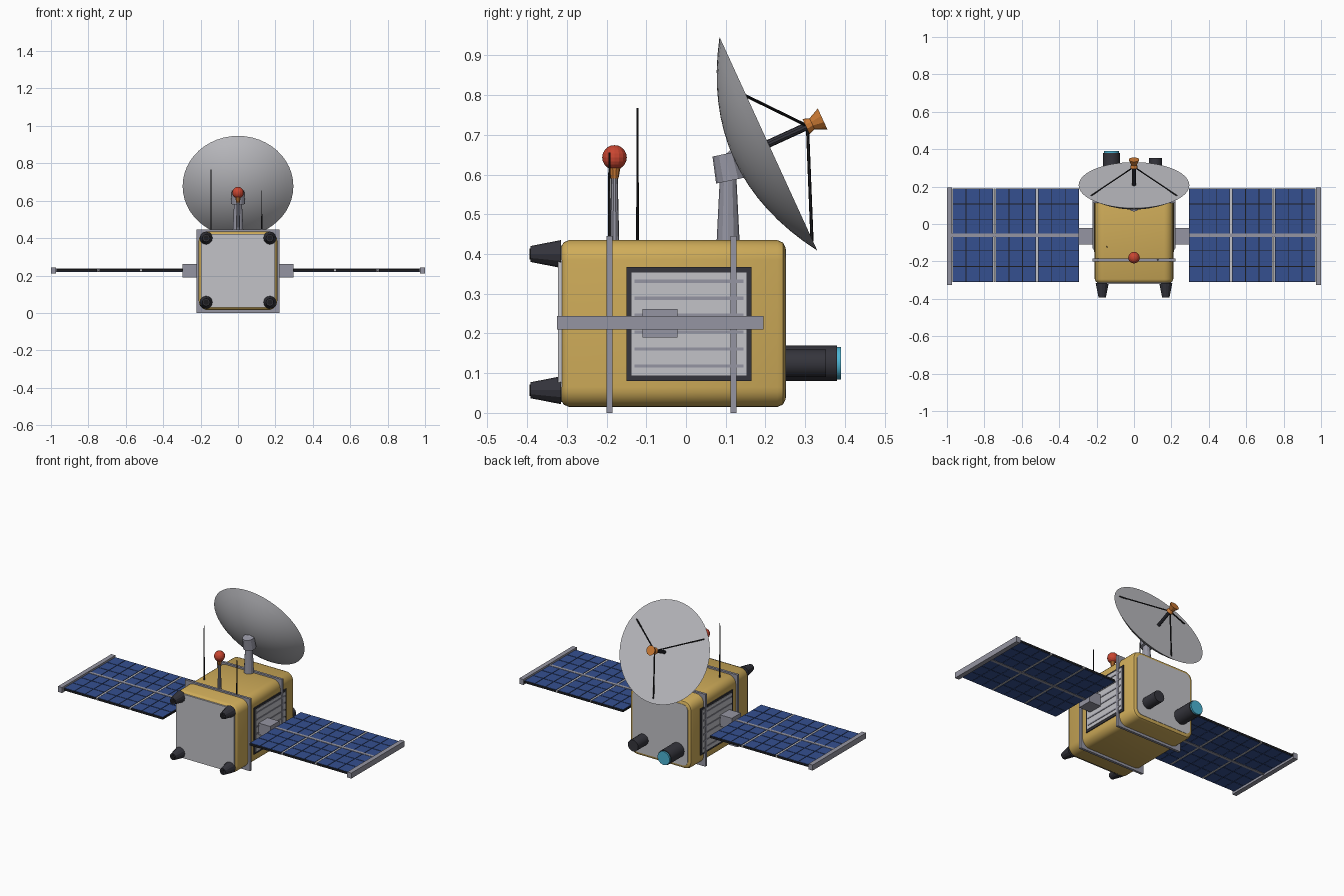
import bpy, bmesh, math
from mathutils import Vector, Matrix

cube = bpy.data.objects.get("Cube")
if cube:
    bpy.data.objects.remove(cube, do_unlink=True)


def material(name, *rgb):
    m = bpy.data.materials.new(name)
    m.use_nodes = True
    m.diffuse_color = (*rgb, 1)
    m.node_tree.nodes["Principled BSDF"].inputs["Base Color"].default_value = (*rgb, 1)
    return m


GOLD = material("gold foil", .62, .41, .10)
METAL = material("grey metal", .30, .30, .36)
LIGHT = material("light grey", .54, .54, .57)
DARK = material("dark charcoal", .035, .035, .045)
BLACK = material("black", .012, .012, .014)
BLUE = material("solar blue", .035, .08, .28)
CYAN = material("lens cyan", .07, .45, .65)
ORANGE = material("copper orange", .62, .20, .035)
RED = material("beacon red", .58, .06, .03)


def finish(name, bm, mat, smooth=None):
    bmesh.ops.recalc_face_normals(bm, faces=bm.faces)
    me = bpy.data.meshes.new(name)
    bm.to_mesh(me)
    bm.free()
    me.materials.append(mat)
    ob = bpy.data.objects.new(name, me)
    bpy.context.collection.objects.link(ob)
    if smooth:
        bpy.ops.object.select_all(action="DESELECT")
        ob.select_set(True)
        bpy.context.view_layer.objects.active = ob
        bpy.ops.object.shade_smooth_by_angle(angle=math.radians(smooth))
    return ob


def add_box(bm, x, y, z):
    """Box from three (low, high) ranges."""
    mid = [(a + b) / 2 for a, b in (x, y, z)]
    size = [abs(b - a) for a, b in (x, y, z)]
    bmesh.ops.create_cube(bm, size=1, matrix=Matrix.Translation(mid) @ Matrix.Diagonal((*size, 1)))


def boxes(name, mat, ranges):
    bm = bmesh.new()
    for r in ranges:
        add_box(bm, *r)
    return finish(name, bm, mat)


def tube(name, p0, p1, r0, r1, mat, sides=12, smooth=None):
    p0, p1 = Vector(p0), Vector(p1)
    d = p1 - p0
    bm = bmesh.new()
    m = Matrix.Translation((p0 + p1) / 2) @ d.to_track_quat("Z", "Y").to_matrix().to_4x4()
    bmesh.ops.create_cone(bm, cap_ends=True, segments=sides, radius1=r0, radius2=r1,
                          depth=d.length, matrix=m)
    return finish(name, bm, mat, smooth)


def rounded_prism(name, half, radius, stations, mat, steps=6):
    """Rounded square swept along y; stations are (y, inset)."""
    bm = bmesh.new()
    rings = []
    for y, inset in stations:
        ring = []
        for corner in range(4):
            for i in range(steps + 1):
                a = math.pi / 2 * (corner + i / steps)
                sx = 1 if corner in (0, 3) else -1
                sz = 1 if corner < 2 else -1
                c, r = half - radius, radius - inset
                ring.append(bm.verts.new((sx * c + r * math.cos(a), y, MID + sz * c + r * math.sin(a))))
        rings.append(ring)
    n = len(rings[0])
    for a, b in zip(rings, rings[1:]):
        for i in range(n):
            bm.faces.new((a[i], a[(i + 1) % n], b[(i + 1) % n], b[i]))
    bm.faces.new(rings[0])
    bm.faces.new(rings[-1])
    return finish(name, bm, mat, 40)


# Main body with its end plates and square frames
MID = .225
rounded_prism("body", .21, .05, [(-.314, .016), (-.308, .006), (-.295, 0), (.23, 0), (.244, .006), (.25, .018)], GOLD)
rounded_prism("front_plate", .197, .045, [(-.322, 0), (-.31, 0)], LIGHT)
rounded_prism("back_plate", .188, .035, [(.245, 0), (.252, 0)], LIGHT)
for label, y in (("front_frame", -.193), ("back_frame", .12)):
    boxes(label, METAL, [((-.222, .222), (y - .0075, y + .0075), (0, .445))])

# Four nozzles on the front
for side, x in (("right", -.17), ("left", .17)):
    for level, z in (("lower", .057), ("upper", .4)):
        name = f"{level}_{side}_nozzle"
        tube(name, (x, -.315, z), (x, -.392, z), .035, .02, DARK, 12)
        tube(name + "_mouth", (x, -.39, z), (x, -.394, z), .014, .014, BLACK, 12)

# Camera and sensor on the back
tube("camera_barrel", (-.12, .25, .125), (-.12, .38, .125), .045, .045, DARK, 24, 40)
tube("camera_lens", (-.12, .379, .125), (-.12, .39, .125), .041, .041, CYAN, 24, 40)
tube("sensor_barrel", (.115, .25, .125), (.115, .352, .125), .035, .035, DARK, 20, 40)

# Radiators and solar wings, one set on each side
CELLS_X, CELLS_Y = 3, 6
Y0, Y1 = -.31, .19
WING_Z = .228
for side, s in (("left", 1), ("right", -1)):
    def span(a, b):
        return (s * a, s * b)

    boxes(f"{side}_radiator_frame", DARK, [(span(.2, .215), (-.15, .165), (.08, .367))])
    boxes(f"{side}_radiator_panel", LIGHT, [(span(.2, .218), (-.137, .152), (.094, .354))])
    boxes(f"{side}_radiator_slats", METAL,
          [(span(.21, .221), (-.13, .145), (z - .004, z + .004))
           for z in (.118 + .0427 * i for i in range(6))])
    boxes(f"{side}_wing_hub", METAL, [(span(.2, .297), (-.11, -.022), (.19, .261))])
    boxes(f"{side}_wing_spar", METAL, [(span(.29, .98), (-.069, -.051), (.218, .238))])
    boxes(f"{side}_wing_end_bar", METAL, [(span(.972, 1), (-.325, .195), (.21, .244))])

    panels, cells = [], []
    for i in range(3):
        x0 = .295 + .229 * i
        x1 = x0 + .217
        panels.append((span(x0, x1), (Y0, Y1), (WING_Z - .006, WING_Z + .006)))
        w, h = (x1 - x0) / CELLS_X, (Y1 - Y0) / CELLS_Y
        for cx in range(CELLS_X):
            for cy in range(CELLS_Y):
                xa, ya = x0 + cx * w, Y0 + cy * h
                cells.append((span(xa + .002, xa + w - .002), (ya + .002, ya + h - .002),
                              (WING_Z - .008, WING_Z + .008)))
    boxes(f"{side}_wing_panels", BLACK, panels)
    boxes(f"{side}_wing_cells", BLUE, cells)
    boxes(f"{side}_wing_ribs", LIGHT,
          [(span(x - .005, x + .005), (Y0, Y1), (WING_Z - .007, WING_Z + .007)) for x in (.518, .747)])

# Dish: a solid shallow bowl, tilted up towards the back
CENTRE = Vector((0, .2075, .6775))
AXIS = Vector((0, .909, .416)).normalized()
DOWN = Vector((0, .416, -.909)).normalized()
RADIUS, DEPTH = .296, .095


def dish_point(x, down, out):
    return CENTRE + Vector((x, 0, 0)) + DOWN * down + AXIS * out


bm = bmesh.new()
SIDES, RINGS = 48, 8
rings = []
for k in range(1, RINGS + 1):
    r = RADIUS * k / RINGS
    out = -DEPTH * (1 - (k / RINGS) ** 2)
    rings.append([bm.verts.new(dish_point(r * math.cos(a), r * math.sin(a), out))
                  for a in (2 * math.pi * i / SIDES for i in range(SIDES))])
tip = bm.verts.new(dish_point(0, 0, -DEPTH))
for i in range(SIDES):
    j = (i + 1) % SIDES
    bm.faces.new((tip, rings[0][i], rings[0][j]))
    for a, b in zip(rings, rings[1:]):
        bm.faces.new((a[i], b[i], b[j], a[j]))
bm.faces.new(rings[-1])
finish("dish", bm, LIGHT, 30)

# Dish mast and swivel
tube("dish_mast", (0, .106, .43), (0, .106, .61), .029, .02, METAL, 12)
tube("dish_swivel", (0, .099, .652) , (0, .113, .585), .033, .038, METAL, 12)
tube("dish_mount", (0, .106, .62), dish_point(0, 0, -.08), .028, .028, METAL, 12)

# Feed horn on its boom and three struts
tube("feed_boom", dish_point(0, 0, -.01), dish_point(0, 0, .11), .01, .01, DARK, 10)
for i in range(3):
    a = math.pi / 2 + i * math.tau / 3
    foot = dish_point(.268 * math.cos(a), .268 * math.sin(a), -.002)
    tube(f"feed_strut_{i + 1}", foot, dish_point(0, 0, .108), .004, .004, BLACK, 6)
tube("feed_collar", dish_point(0, 0, .104), dish_point(0, 0, .122), .021, .015, ORANGE, 10)
tube("feed_horn", dish_point(0, 0, .12), dish_point(0, 0, .15), .015, .029, ORANGE, 10)

# Beacon
tube("beacon_mast", (0, -.18, .43), (0, -.18, .6), .012, .008, METAL, 10)
tube("beacon_cup", (0, -.18, .59), (0, -.18, .622), .01, .016, ORANGE, 10)
bm = bmesh.new()
bmesh.ops.create_uvsphere(bm, u_segments=16, v_segments=10, radius=.031,
                          matrix=Matrix.Translation((0, -.18, .643)))
finish("beacon_ball", bm, RED)

# Whip antennas
tube("tall_antenna", (-.145, -.122, .43), (-.145, -.122, .768), .0035, .0025, BLACK, 6)
tube("short_antenna", (.127, -.193, .43), (.127, -.193, .655), .0035, .0025, BLACK, 6)
